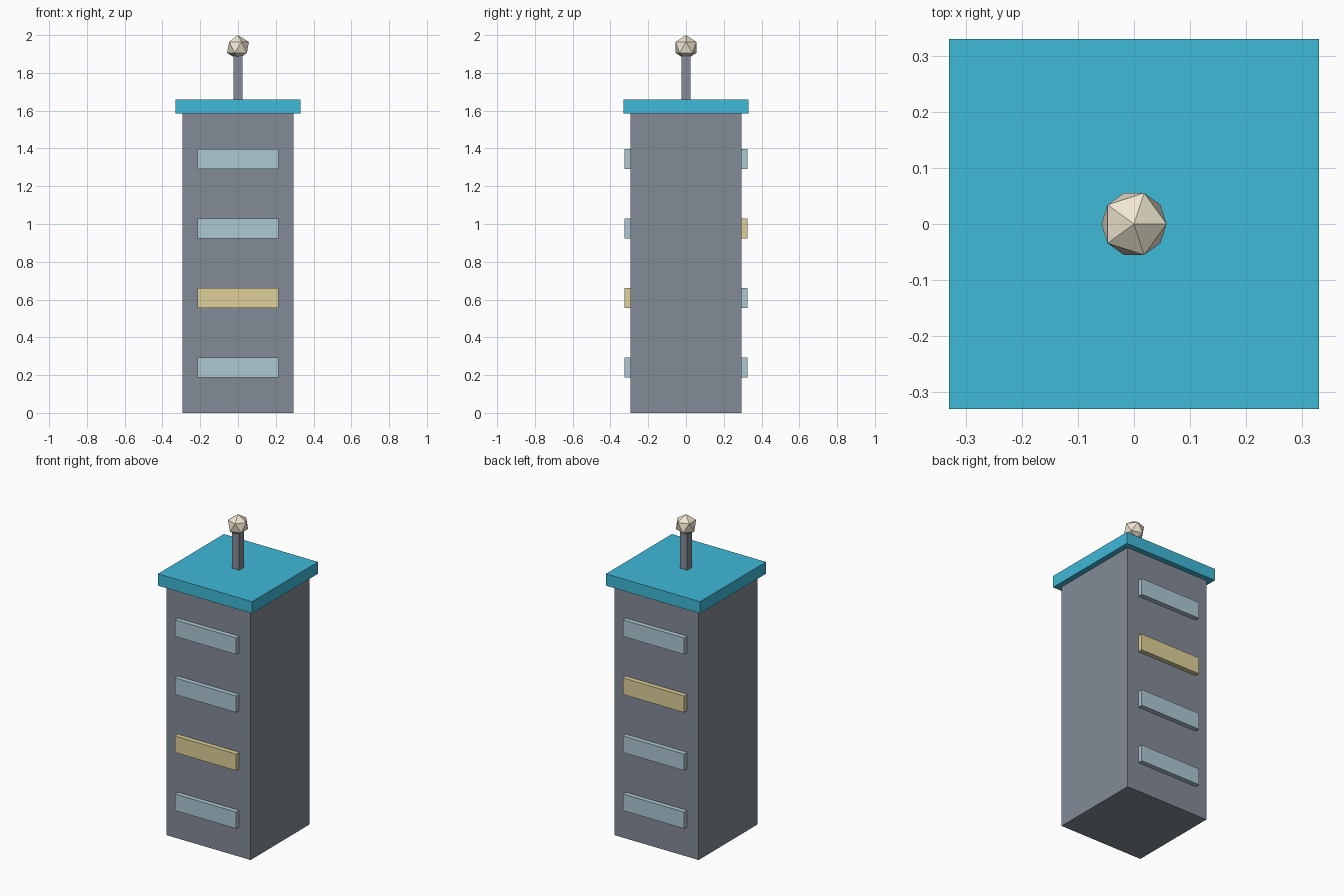
import bpy

if "Cube" in bpy.data.objects:
    bpy.data.objects.remove(bpy.data.objects["Cube"])


def material(name, rgb):
    # sRGB 0-255 to linear diffuse colour
    m = bpy.data.materials.new(name)
    m.diffuse_color = [(c / 255) ** 2.2 for c in rgb] + [1.0]
    m.use_nodes = True
    m.node_tree.nodes["Principled BSDF"].inputs["Base Color"].default_value = m.diffuse_color
    return m


CONCRETE = material("concrete", (131, 138, 150))
ROOF = material("roof_blue", (65, 184, 214))
GLASS = material("glass", (172, 199, 211))
LIT = material("lit_glass", (222, 208, 152))
CREAM = material("cream", (240, 231, 208))


def box(name, center, size, mat):
    bpy.ops.mesh.primitive_cube_add(size=1, location=center)
    ob = bpy.context.object
    ob.name = name
    ob.scale = size
    bpy.ops.object.transform_apply(location=False, rotation=False, scale=True)
    ob.data.materials.append(mat)
    return ob


BODY_W, BODY_H = 0.59, 1.585
ROOF_T = 0.075
ROOF_TOP = BODY_H + ROOF_T

# Tower body and overhanging roof slab
box("tower_body", (0, 0, BODY_H / 2), (BODY_W, BODY_W, BODY_H), CONCRETE)
box("roof_slab", (0, 0, BODY_H + ROOF_T / 2), (0.66, 0.66, ROOF_T), ROOF)

# Window bands on front and back, one lit floor on each side
for side, sign, lit_floor in (("front", -1, 1), ("back", 1, 2)):
    for floor in range(4):
        box(f"{side}_window_{floor + 1}",
            (0, sign * BODY_W / 2, 0.241 + floor * 0.368),
            (0.43, 0.06, 0.105),
            LIT if floor == lit_floor else GLASS)

# Antenna mast, ending inside the faceted beacon
BEACON_R = 0.065
BEACON_Z = 2 - BEACON_R
box("antenna_mast", (0, 0, (ROOF_TOP + BEACON_Z) / 2),
    (0.048, 0.048, BEACON_Z - ROOF_TOP), CONCRETE)

bpy.ops.mesh.primitive_ico_sphere_add(subdivisions=1, radius=BEACON_R,
                                      location=(0, 0, BEACON_Z))
beacon = bpy.context.object
beacon.name = "antenna_beacon"
beacon.data.materials.append(CREAM)
